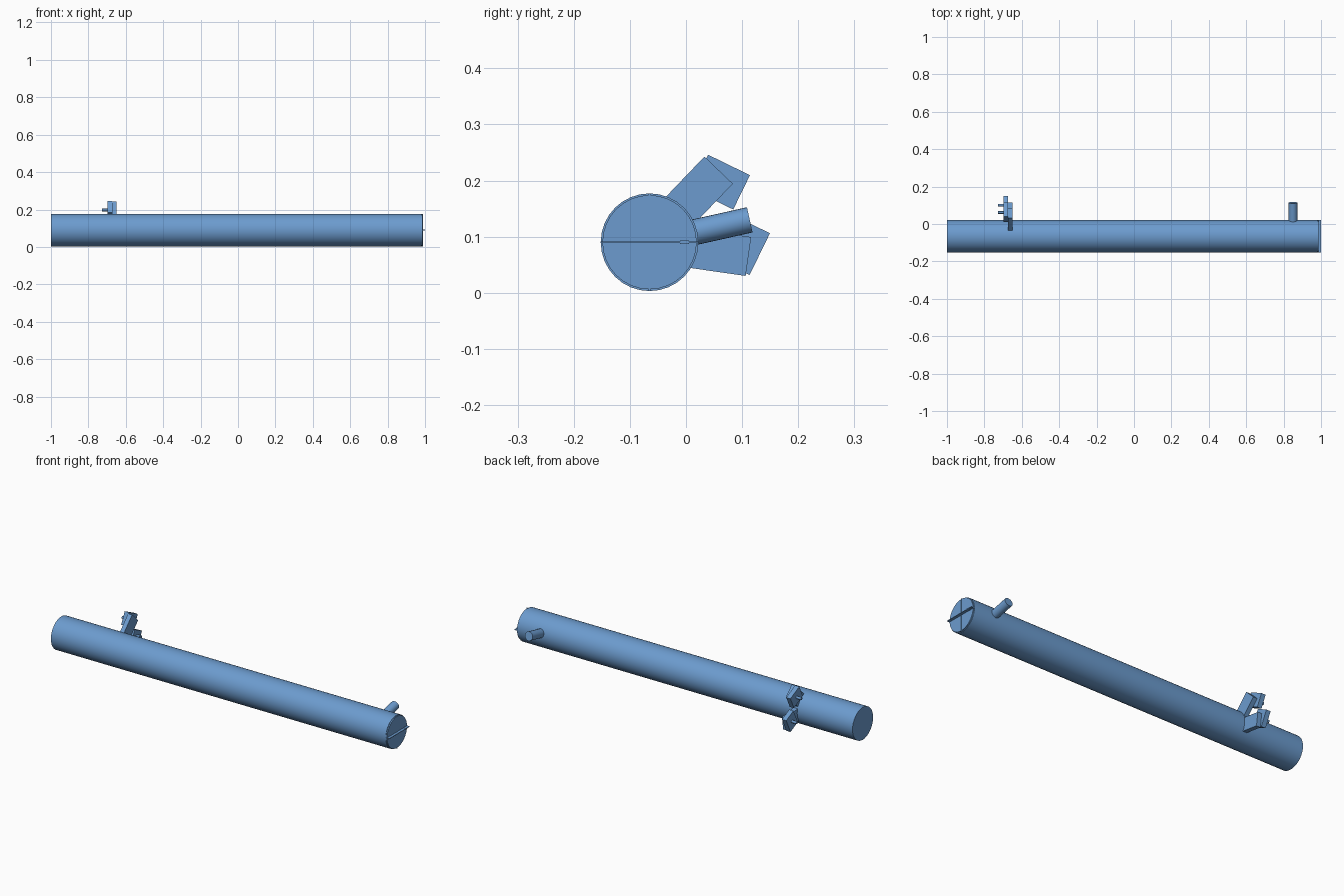
import bpy
from math import cos, sin, radians, pi
from mathutils import Vector, Matrix

cube = bpy.data.objects.get("Cube")
if cube:
    bpy.data.objects.remove(cube, do_unlink=True)

blue = bpy.data.materials.new("steel blue")
blue.use_nodes = True
COLOUR = (0.15, 0.33, 0.62, 1)
blue.diffuse_color = COLOUR
blue.node_tree.nodes["Principled BSDF"].inputs["Base Color"].default_value = COLOUR

# Tube axis, in the y-z plane
CY, CZ, R = -0.065, 0.09, 0.087


def finish(name):
    obj = bpy.context.object
    obj.name = name
    obj.data.materials.append(blue)
    return obj


def rod(name, start, end, radius, sides=32):
    a, b = Vector(start), Vector(end)
    bpy.ops.mesh.primitive_cylinder_add(
        vertices=sides, radius=radius, depth=(b - a).length, location=(a + b) / 2,
        rotation=(b - a).to_track_quat('Z', 'Y').to_euler())
    obj = finish(name)
    bpy.ops.object.shade_smooth_by_angle(angle=radians(35))
    return obj


def box(name, centre, size, angle=0):
    bpy.ops.mesh.primitive_cube_add(size=1, location=centre, rotation=(radians(angle), 0, 0))
    obj = finish(name)
    obj.data.transform(Matrix.Diagonal((*size, 1)))
    return obj


def radial(x, angle, dist):
    a = radians(angle)
    return (x, CY + dist * cos(a), CZ + dist * sin(a))


# Long tube and its end cap
rod("tube_body", (-1, CY, CZ), (0.98, CY, CZ), R)
rod("end_cap", (0.97, CY, CZ), (0.986, CY, CZ), R - 0.003)

# Crossed bars on the cap
box("cap_cross_bar", (0.985, CY, CZ), (0.03, 2 * R, 0.003))
box("cap_upright_bar", (0.979, CY, CZ), (0.018, 0.003, 2 * R))
box("cap_latch", (0.99, -0.003, CZ), (0.02, 0.016, 0.006))

# Side pipe pointing out of the back
rod("side_pipe", radial(0.85, 12.6, 0.07), radial(0.85, 12.6, 0.183), 0.023, 24)

# Pair of brackets mirrored about a tilted axis
MID = 19
for side, label in ((1, "upper"), (-1, "lower")):
    arm = MID + side * 27.2
    box(label + "_bracket_arm", radial(-0.661, arm, 0.124), (0.024, 0.108, 0.07), arm)
    tip = MID + side * 21.2
    tilt = MID - side * 45
    centre = radial(-0.685, tip, 0.166)
    box(label + "_bracket_tip", centre, (0.025, 0.083, 0.068), tilt)
    rod(label + "_bracket_pin", centre, (-0.727, centre[1], centre[2]), 0.007, 12)
